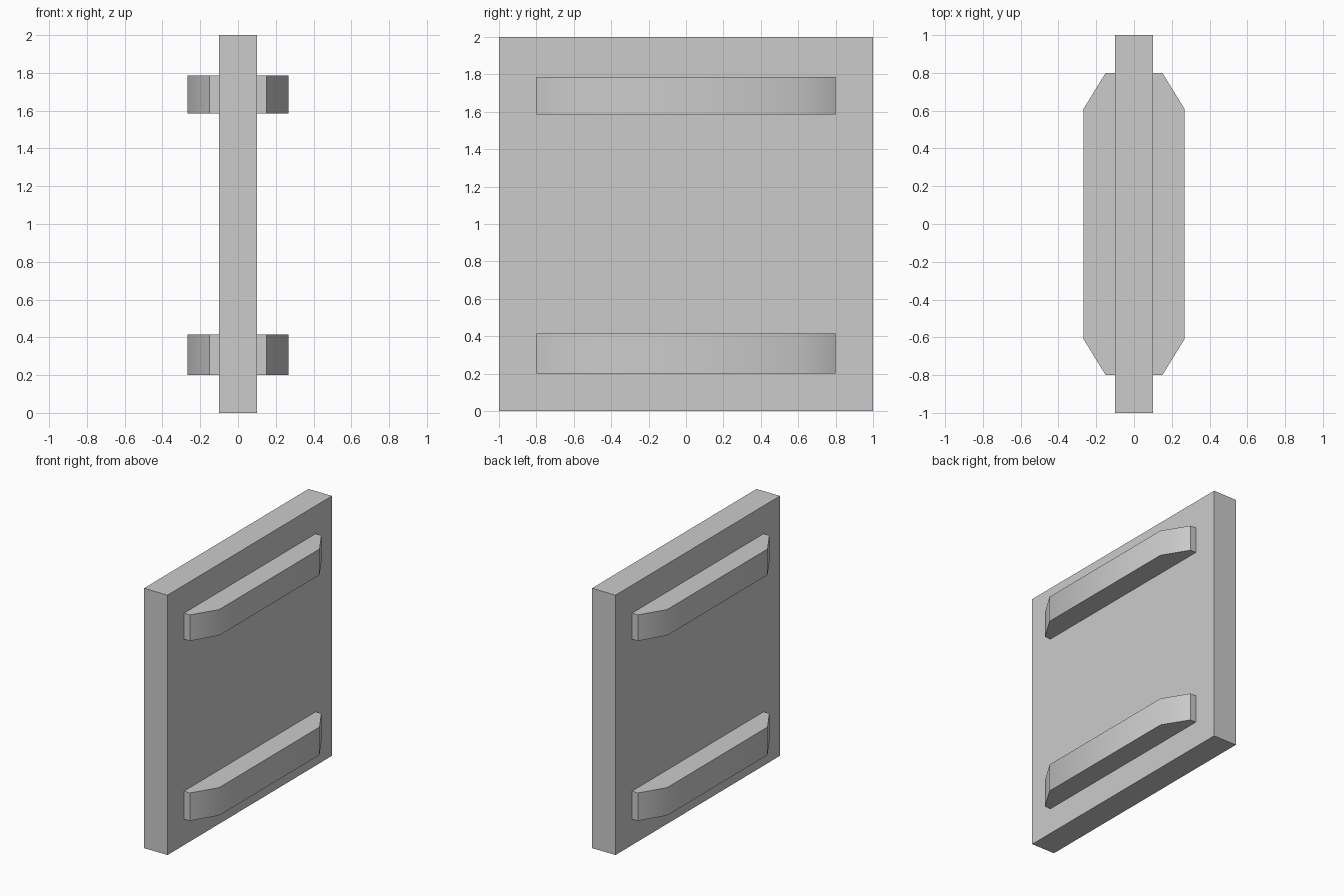
import bpy, bmesh, math

if "Cube" in bpy.data.objects:
    bpy.data.objects.remove(bpy.data.objects["Cube"])


def prism(name, outline, z0, z1):
    """Extrude a plan outline from z0 up to z1."""
    bm = bmesh.new()
    base = bm.faces.new([bm.verts.new((x, y, z0)) for x, y in outline])
    top = bmesh.ops.extrude_face_region(bm, geom=[base])["geom"]
    verts = [g for g in top if isinstance(g, bmesh.types.BMVert)]
    bmesh.ops.translate(bm, verts=verts, vec=(0, 0, z1 - z0))
    bmesh.ops.recalc_face_normals(bm, faces=bm.faces)
    mesh = bpy.data.meshes.new(name)
    bm.to_mesh(mesh)
    bm.free()
    obj = bpy.data.objects.new(name, mesh)
    bpy.context.collection.objects.link(obj)
    return obj


# Main upright panel
prism("panel", [(-0.1, -1), (0.1, -1), (0.1, 1), (-0.1, 1)], 0, 2)

# Chamfered rails: an upper and a lower one on each face of the panel
rail_outline = [(0.09, -0.8), (0.15, -0.8), (0.267, -0.61),
                (0.267, 0.61), (0.15, 0.8), (0.09, 0.8)]
for level, z0, z1 in (("lower", 0.2, 0.415), ("upper", 1.585, 1.785)):
    for side, sx in (("right", 1), ("left", -1)):
        rail = prism(f"{level}_rail_{side}",
                     [(sx * x, y) for x, y in rail_outline], z0, z1)
        # Soft shading across the shallow outer bends only
        bpy.ops.object.select_all(action="DESELECT")
        rail.select_set(True)
        bpy.context.view_layer.objects.active = rail
        bpy.ops.object.shade_smooth_by_angle(angle=math.radians(40))
